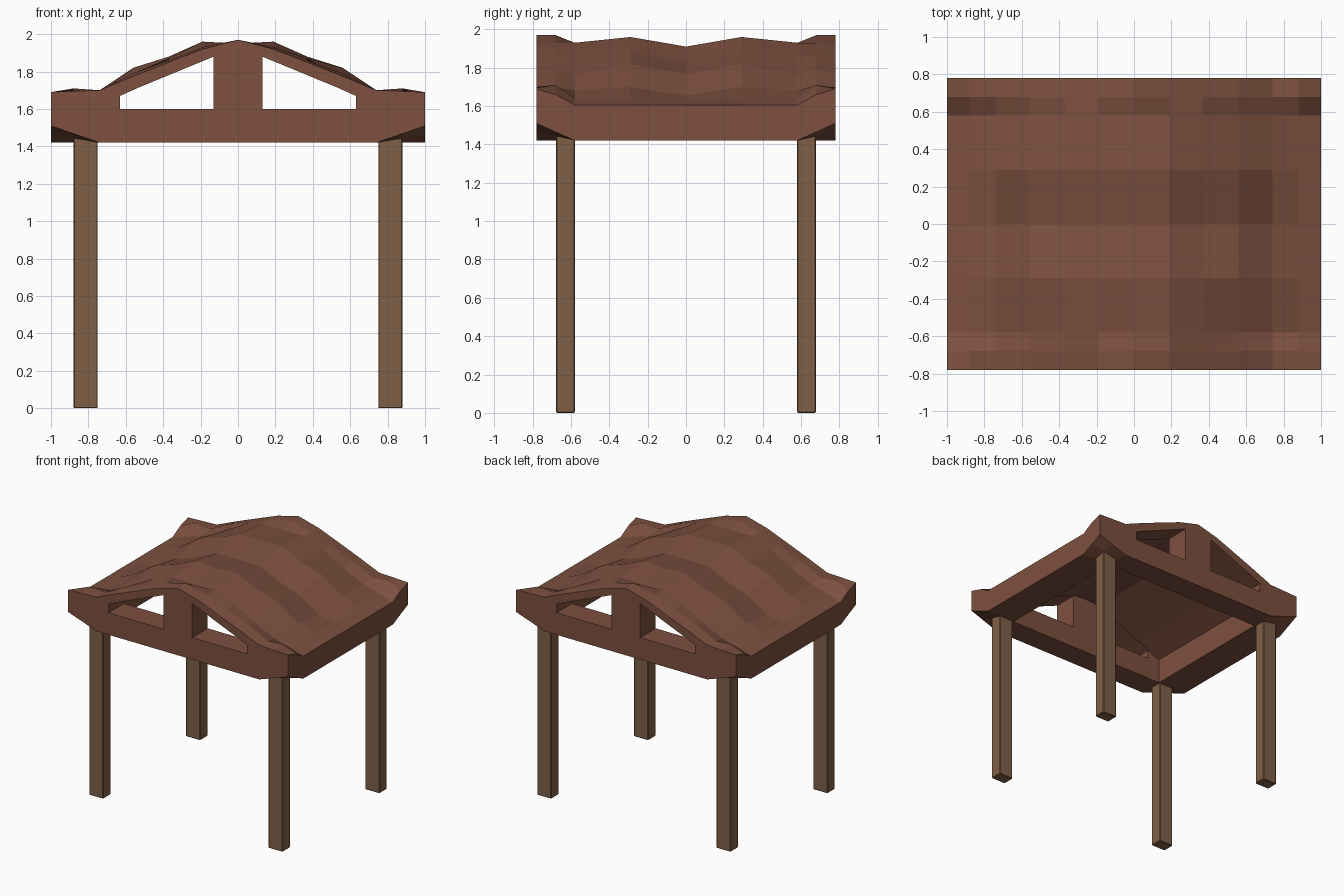
import bpy, bmesh

if "Cube" in bpy.data.objects:
    bpy.data.objects.remove(bpy.data.objects["Cube"])

def material(name, rgb):
    m = bpy.data.materials.new(name)
    m.diffuse_color = (*rgb, 1)
    m.use_nodes = True
    m.node_tree.nodes["Principled BSDF"].inputs["Base Color"].default_value = m.diffuse_color
    return m

roof_mat = material("red_brown_wood", (0.205, 0.08, 0.05))
post_mat = material("tan_wood", (0.216, 0.117, 0.061))

def add_object(name, bm, mat):
    bmesh.ops.recalc_face_normals(bm, faces=bm.faces)
    me = bpy.data.meshes.new(name)
    bm.to_mesh(me)
    bm.free()
    ob = bpy.data.objects.new(name, me)
    me.materials.append(mat)
    bpy.context.collection.objects.link(ob)
    return ob

def prism(name, profile, y0, y1, mat):
    """Extrude an x/z outline along y."""
    bm = bmesh.new()
    a = [bm.verts.new((x, y0, z)) for x, z in profile]
    b = [bm.verts.new((x, y1, z)) for x, z in profile]
    bm.faces.new(a)
    bm.faces.new(b)
    n = len(a)
    for i in range(n):
        j = (i + 1) % n
        bm.faces.new((a[i], a[j], b[j], b[i]))
    return add_object(name, bm, mat)

# Wavy roof heights for one quarter: rows run from the middle to the gable
half_x = [0, .19, .37, .56, .74, .88, 1]
half_y = [0, .29, .58, .68, .78]
heights = [
    [1.91, 1.91, 1.83, 1.765, 1.655, 1.63, 1.605],
    [1.95, 1.96, 1.88, 1.82, 1.70, 1.64, 1.605],
    [1.93, 1.93, 1.87, 1.76, 1.68, 1.64, 1.605],
    [1.97, 1.93, 1.86, 1.79, 1.70, 1.71, 1.66],
    [1.97, 1.92, 1.85, 1.775, 1.70, 1.695, 1.69],
]

def underside(x, y):
    """Flat beam bottom that lifts at the four outer corners."""
    u = max(0, (abs(x) - .74) / .26)
    v = max(0, (abs(y) - .58) / .20)
    return 1.42 + .09 * u * v

# Roof block: mirrored grid on top, beam bottom below, fascia around
bm = bmesh.new()
ix = range(-6, 7)
iy = range(-4, 5)
top, bot = {}, {}
for i in ix:
    for j in iy:
        x = half_x[abs(i)] * (1 if i >= 0 else -1)
        y = half_y[abs(j)] * (1 if j >= 0 else -1)
        top[i, j] = bm.verts.new((x, y, heights[abs(j)][abs(i)]))
        bot[i, j] = bm.verts.new((x, y, underside(x, y)))
for g in (top, bot):
    for i in range(-6, 6):
        for j in range(-4, 4):
            bm.faces.new((g[i, j], g[i + 1, j], g[i + 1, j + 1], g[i, j + 1]))
rim = ([(i, -4) for i in range(-6, 6)] + [(6, j) for j in range(-4, 4)]
       + [(i, 4) for i in range(6, -6, -1)] + [(-6, j) for j in range(4, -4, -1)])
for a, b in zip(rim, rim[1:] + rim[:1]):
    bm.faces.new((top[a], top[b], bot[b], bot[a]))
roof = add_object("roof", bm, roof_mat)

# Cutters: hollow inside under the ceiling, and two gable openings
ceiling = [(.74, 1.3), (.74, 1.625), (.63, 1.675), (.53, 1.72), (.13, 1.885), (0, 1.895)]
hollow = ceiling + [(-x, z) for x, z in reversed(ceiling[:-1])]
opening = [(.13, 1.6), (.63, 1.6), (.63, 1.67), (.53, 1.715), (.13, 1.88)]
cutters = [prism("hollow_cutter", hollow, -.58, .58, roof_mat)]
for side, s in (("right", 1), ("left", -1)):
    for end, t in (("front", -1), ("back", 1)):
        cutters.append(prism(f"{end}_{side}_opening_cutter",
                             [(s * x, z) for x, z in opening], t * .5, t * 1, roof_mat))
for c in cutters:
    c.hide_render = True
    c.hide_viewport = True
    c.display_type = 'WIRE'
    m = roof.modifiers.new(c.name, 'BOOLEAN')
    m.operation = 'DIFFERENCE'
    m.solver = 'EXACT'
    m.object = c

# Four square posts with slightly eased edges
for side, s in (("right", 1), ("left", -1)):
    for end, t in (("front", -1), ("back", 1)):
        outline = [(s * .75, 0), (s * .88, 0), (s * .88, 1.5), (s * .75, 1.5)]
        post = prism(f"{end}_{side}_post", outline, t * .58, t * .678, post_mat)
        bev = post.modifiers.new("eased_edges", 'BEVEL')
        bev.width = .005
        bev.segments = 1
